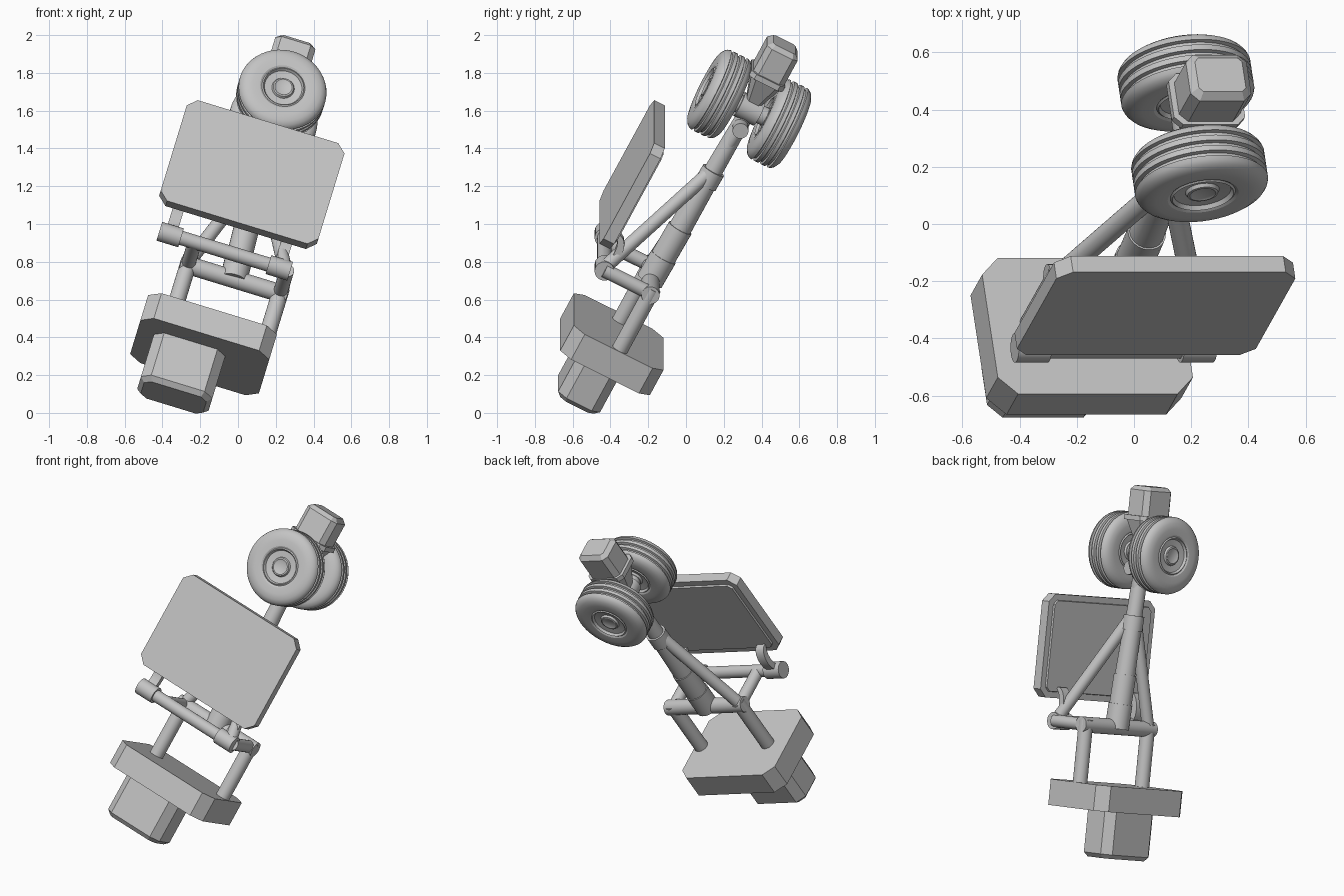
import bpy, bmesh, math
from mathutils import Matrix, Vector

cube = bpy.data.objects.get("Cube")
if cube:
    bpy.data.objects.remove(cube, do_unlink=True)

grey = bpy.data.materials.new("plain_grey")
grey.use_nodes = True
COLOUR = (0.55, 0.55, 0.55, 1)
grey.diffuse_color = COLOUR
grey.node_tree.nodes["Principled BSDF"].inputs["Base Color"].default_value = COLOUR

# The whole assembly is built upright, then leaned back and sideways
LEAN = (Matrix.Translation((0, 0, 1)) @ Matrix.Rotation(math.radians(17), 4, 'Y')
        @ Matrix.Rotation(math.radians(-27.5), 4, 'X'))


def finish(name, bm, smooth=False):
    bmesh.ops.recalc_face_normals(bm, faces=bm.faces)
    mesh = bpy.data.meshes.new(name)
    bm.to_mesh(mesh)
    bm.free()
    mesh.transform(LEAN)
    mesh.materials.append(grey)
    obj = bpy.data.objects.new(name, mesh)
    bpy.context.collection.objects.link(obj)
    if smooth:
        bpy.ops.object.select_all(action='DESELECT')
        obj.select_set(True)
        bpy.context.view_layer.objects.active = obj
        bpy.ops.object.shade_smooth_by_angle(angle=math.radians(35))
    return obj


def rod(name, a, b, r, r2=None, sides=24):
    a, b = Vector(a), Vector(b)
    bm = bmesh.new()
    bmesh.ops.create_cone(bm, cap_ends=True, segments=sides, radius1=r,
                          radius2=r if r2 is None else r2, depth=(b - a).length)
    turn = (b - a).to_track_quat('Z', 'Y').to_matrix().to_4x4()
    bm.transform(Matrix.Translation((a + b) / 2) @ turn)
    return finish(name, bm, True)


def block(lo, hi, axis, chamfer):
    """Box between two corners, with the edges along one axis chamfered."""
    lo, hi = Vector(lo), Vector(hi)
    bm = bmesh.new()
    bmesh.ops.create_cube(bm, size=1)
    bm.transform(Matrix.Translation((lo + hi) / 2) @ Matrix.Diagonal((*(hi - lo), 1)))
    edges = [e for e in bm.edges
             if abs((e.verts[0].co - e.verts[1].co).normalized()[axis]) > 0.9]
    bmesh.ops.bevel(bm, geom=edges, offset=chamfer, segments=1, affect='EDGES')
    return bm


def bevel_end(bm, axis, value, size):
    edges = [e for e in bm.edges if all(abs(v.co[axis] - value) < 1e-4 for v in e.verts)]
    bmesh.ops.bevel(bm, geom=edges, offset=size, segments=1, affect='EDGES')


def lathe(name, profile, centre, flip=1):
    """Turn (offset, radius) points around the axle direction."""
    bm = bmesh.new()
    verts = [bm.verts.new((r, s * flip, 0)) for s, r in profile]
    edges = [bm.edges.new(pair) for pair in zip(verts, verts[1:])]
    bmesh.ops.spin(bm, geom=verts + edges, cent=(0, 0, 0), axis=(0, 1, 0),
                   angle=math.tau, steps=48, use_merge=True)
    bmesh.ops.remove_doubles(bm, verts=bm.verts, dist=1e-4)
    bm.transform(Matrix.Translation(centre))
    return finish(name, bm, True)


# Base slab and the block beneath it
finish("base_slab", block((-0.345, -0.31, -0.847), (0.368, 0.225, -0.69), 2, 0.065))
bm = block((-0.255, -0.185, -1.135), (0.14, 0.065, -0.83), 2, 0.05)
bevel_end(bm, 2, -1.135, 0.025)
finish("base_block", bm)

# Legs, cross bars and the arms between them
LEFT, RIGHT, BAR_W, BACK_V, FRONT_V = 0.32, -0.19, -0.34, -0.035, -0.31
for side, u in (("left", LEFT), ("right", RIGHT)):
    rod(side + "_leg", (u, BACK_V, -0.7), (u, BACK_V, BAR_W + 0.03), 0.044)
    rod(side + "_arm", (u, BACK_V, BAR_W), (u, FRONT_V, BAR_W), 0.038)
rod("back_bar", (RIGHT - 0.04, BACK_V, BAR_W), (LEFT + 0.04, BACK_V, BAR_W), 0.048)
rod("front_bar", (-0.36, FRONT_V, BAR_W), (0.33, FRONT_V, BAR_W), 0.038)
for side, u in (("right", -0.387), ("left", 0.217)):
    rod(side + "_hinge_sleeve", (u, FRONT_V, BAR_W), (u + 0.12, FRONT_V, BAR_W), 0.052)

# Curved hinge fins carrying the panel
for side, u in (("right", -0.325), ("left", 0.275)):
    bm = bmesh.new()
    rings = []
    for i in range(9):
        a = math.radians(-80 + 20 * i)
        out = math.cos(a)
        mid = Vector((u, FRONT_V - 0.035 + 0.06 * out, -0.235 + 0.1 * math.sin(a)))
        rings.append([bm.verts.new(mid + Vector((du, dv, 0)))
                      for du, dv in ((-0.03, -0.02), (0.03, -0.02), (0.03, 0.02), (-0.03, 0.02))])
    for p, q in zip(rings, rings[1:]):
        for k in range(4):
            bm.faces.new((p[k], p[k - 1], q[k - 1], q[k]))
    bm.faces.new(rings[0])
    bm.faces.new(rings[-1])
    finish(side + "_hinge_fin", bm, True)

# Front panel with a slightly raised plate on its back
bm = block((-0.443, -0.41, -0.205), (0.43, -0.347, 0.423), 1, 0.048)
bmesh.ops.recalc_face_normals(bm, faces=bm.faces)
back = max(bm.faces, key=lambda f: f.calc_center_median().y)
bmesh.ops.inset_region(bm, faces=[back], thickness=0.04, depth=0)
bmesh.ops.inset_region(bm, faces=[back], thickness=0.003, depth=0.012)
finish("front_panel", bm)

# Main strut, stepping down in width towards the wheels
FOOT, HEAD = Vector((0.065, -0.035, -0.37)), Vector((0.015, 0.0, 0.73))


def along(w):
    return FOOT.lerp(HEAD, (w - FOOT.z) / (HEAD.z - FOOT.z))


for name, w0, w1, r, r2 in (("strut_foot", -0.35, -0.2, 0.073, 0.073),
                            ("strut_lower", -0.22, -0.02, 0.068, 0.068),
                            ("strut_middle", -0.03, 0.3, 0.062, 0.055),
                            ("strut_collar", 0.25, 0.34, 0.063, 0.063),
                            ("strut_piston", 0.33, 0.72, 0.05, 0.044)):
    rod(name, along(w0), along(w1), r, r2)

# Diagonal braces
rod("right_brace", (RIGHT, BACK_V, BAR_W + 0.02), along(0.36), 0.037)
rod("left_brace", (0.3, FRONT_V, BAR_W + 0.02), along(0.36), 0.037)
rod("pivot_pin", (-0.01, 0, 0.625), (0.13, 0, 0.625), 0.042)
rod("pivot_link", (0.05, 0, 0.61), along(0.4), 0.032)

# Axle and wheels
HUB = Vector((0.018, 0, 0.725))
rod("axle", HUB + Vector((0, -0.18, 0)), HUB + Vector((0, 0.18, 0)), 0.05)
rod("axle_boss", HUB + Vector((0, -0.06, 0)), HUB + Vector((0, 0.06, 0)), 0.07)
tread = [(0.09, 0.125), (0.093, 0.165), (0.088, 0.2), (0.076, 0.22), (0.064, 0.23)]
for groove in (0.04, 0.0, -0.04):
    tread += [(groove + 0.01, 0.235), (groove + 0.006, 0.221),
              (groove - 0.006, 0.221), (groove - 0.01, 0.235)]
tread += [(-s, r) for s, r in reversed(tread[:5])]
rim = [(0.09, 0.125), (0.084, 0.115), (0.09, 0.108), (0.075, 0.1), (0.07, 0.06),
       (0.082, 0.054), (0.084, 0.046), (0.08, 0.04), (0.08, 0.0)]
for side, sign in (("front", -1), ("back", 1)):
    centre = HUB + Vector((0, 0.178 * sign, 0))
    lathe(side + "_tyre", tread, centre)
    lathe(side + "_rim_outer", rim, centre, 1)
    lathe(side + "_rim_inner", rim, centre, -1)

# Tapered mount, its rim and the end block
bm = block((-0.112, -0.09, 0.77), (0.132, 0.09, 0.925), 2, 0.03)
for v in bm.verts:
    if v.co.z < 0.8:
        v.co.x = 0.01 + (v.co.x - 0.01) * 0.45
        v.co.y *= 0.45
finish("mount_taper", bm)
finish("mount_rim", block((-0.12, -0.1, 0.915), (0.14, 0.1, 0.945), 2, 0.03))
bm = block((-0.1, -0.089, 0.94), (0.122, 0.094, 1.125), 2, 0.03)
bevel_end(bm, 2, 1.125, 0.025)
finish("end_block", bm)
